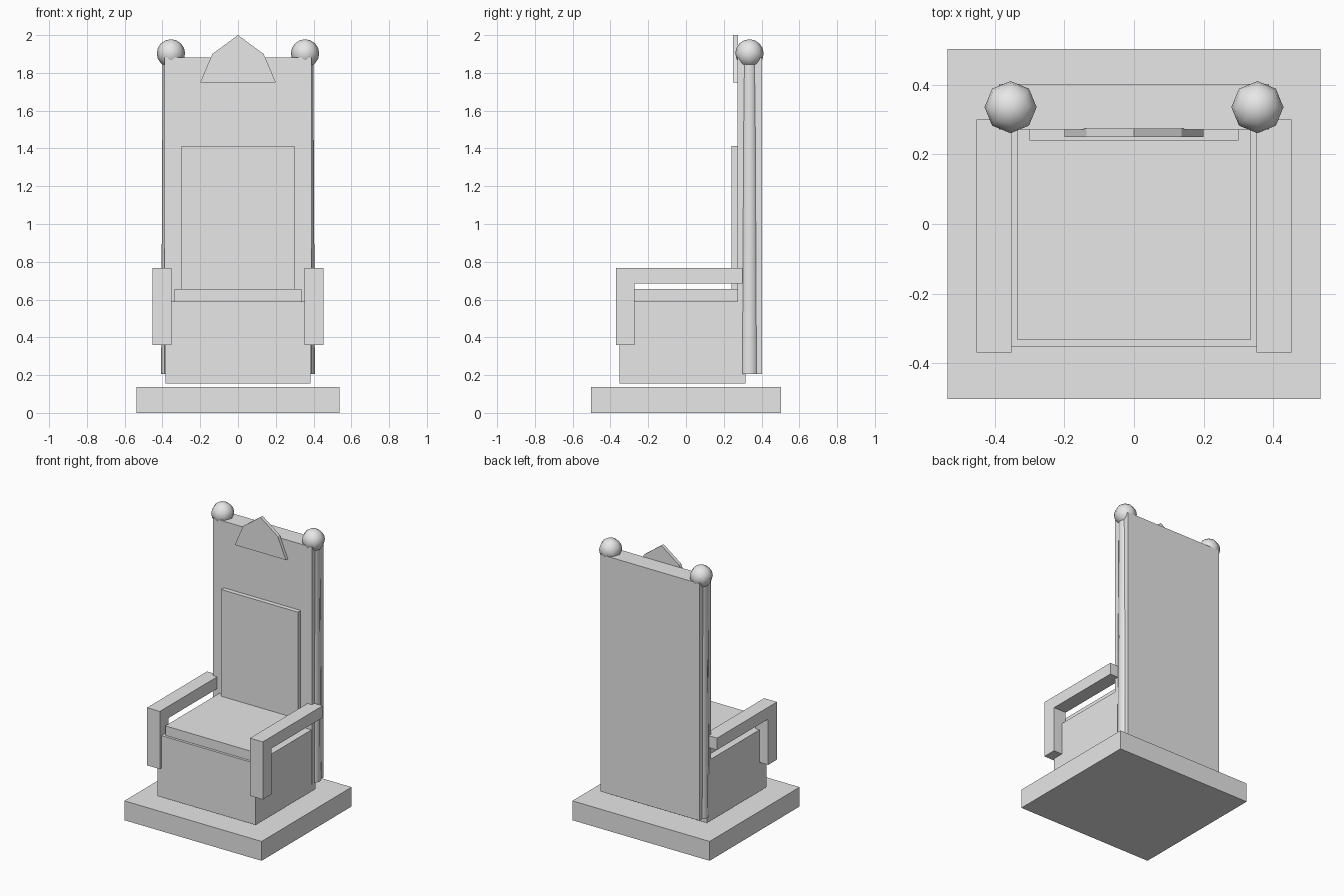
import bpy, bmesh
from mathutils import Matrix, Vector

cube = bpy.data.objects.get("Cube")
if cube:
    bpy.data.objects.remove(cube, do_unlink=True)

# Single plain stone colour
stone = bpy.data.materials.new("plain_grey")
stone.use_nodes = True
GREY = (0.8, 0.8, 0.8, 1)
stone.diffuse_color = GREY
stone.node_tree.nodes["Principled BSDF"].inputs["Base Color"].default_value = GREY


def finish(name, bm, smooth=False):
    bmesh.ops.recalc_face_normals(bm, faces=bm.faces)
    for face in bm.faces:
        face.smooth = smooth and len(face.verts) < 5
    mesh = bpy.data.meshes.new(name)
    bm.to_mesh(mesh)
    bm.free()
    mesh.materials.append(stone)
    obj = bpy.data.objects.new(name, mesh)
    bpy.context.collection.objects.link(obj)
    return obj


def box(name, half_width, y, z):
    bm = bmesh.new()
    size = (2 * half_width, y[1] - y[0], z[1] - z[0])
    centre = Vector((0, sum(y) / 2, sum(z) / 2))
    bmesh.ops.create_cube(bm, size=1, matrix=Matrix.Translation(centre) @ Matrix.Diagonal((*size, 1)))
    return finish(name, bm)


def prism(name, outline, depth):
    """Close an outline of points and extrude it along a vector."""
    bm = bmesh.new()
    face = bm.faces.new([bm.verts.new(p) for p in outline])
    result = bmesh.ops.extrude_face_region(bm, geom=[face])
    moved = [v for v in result["geom"] if isinstance(v, bmesh.types.BMVert)]
    bmesh.ops.translate(bm, verts=moved, vec=depth)
    return finish(name, bm)


# Plinth, seat block and cushion
box("plinth", 0.537, (-0.503, 0.503), (0, 0.137))
box("seat_block", 0.385, (-0.352, 0.315), (0.155, 0.59))
box("seat_cushion", 0.335, (-0.334, 0.272), (0.59, 0.657))

# Tall back with its raised pad
box("back_panel", 0.388, (0.272, 0.402), (0.205, 1.882))
box("back_pad", 0.30, (0.24, 0.272), (0.65, 1.412))

# Pointed crest plate
crest = [(-0.2, 1.75), (0.2, 1.75), (0.136, 1.9), (0, 2), (-0.136, 1.9)]
prism("crest", [(x, 0.25, z) for x, z in crest], (0, 0.025, 0))

arm = [(-0.37, 0.36), (-0.272, 0.36), (-0.272, 0.684), (0.3, 0.684), (0.3, 0.768), (-0.37, 0.768)]
for side, sign in (("left", 1), ("right", -1)):
    # Armrest with its drop at the front
    prism(side + "_armrest", [(sign * 0.353, y, z) for y, z in arm], (sign * 0.1, 0, 0))

    # Tapered post beside the back
    bm = bmesh.new()
    bmesh.ops.create_cone(bm, cap_ends=True, segments=8, radius1=0.05, radius2=0.042, depth=1.66,
                          matrix=Matrix.Translation((sign * 0.357, 0.336, 1.035)))
    finish(side + "_post", bm, smooth=True)

    # Ball finial
    bm = bmesh.new()
    bmesh.ops.create_uvsphere(bm, u_segments=8, v_segments=8, radius=0.075,
                              matrix=Matrix.Translation((sign * 0.355, 0.336, 1.903)))
    finish(side + "_finial", bm, smooth=True)
